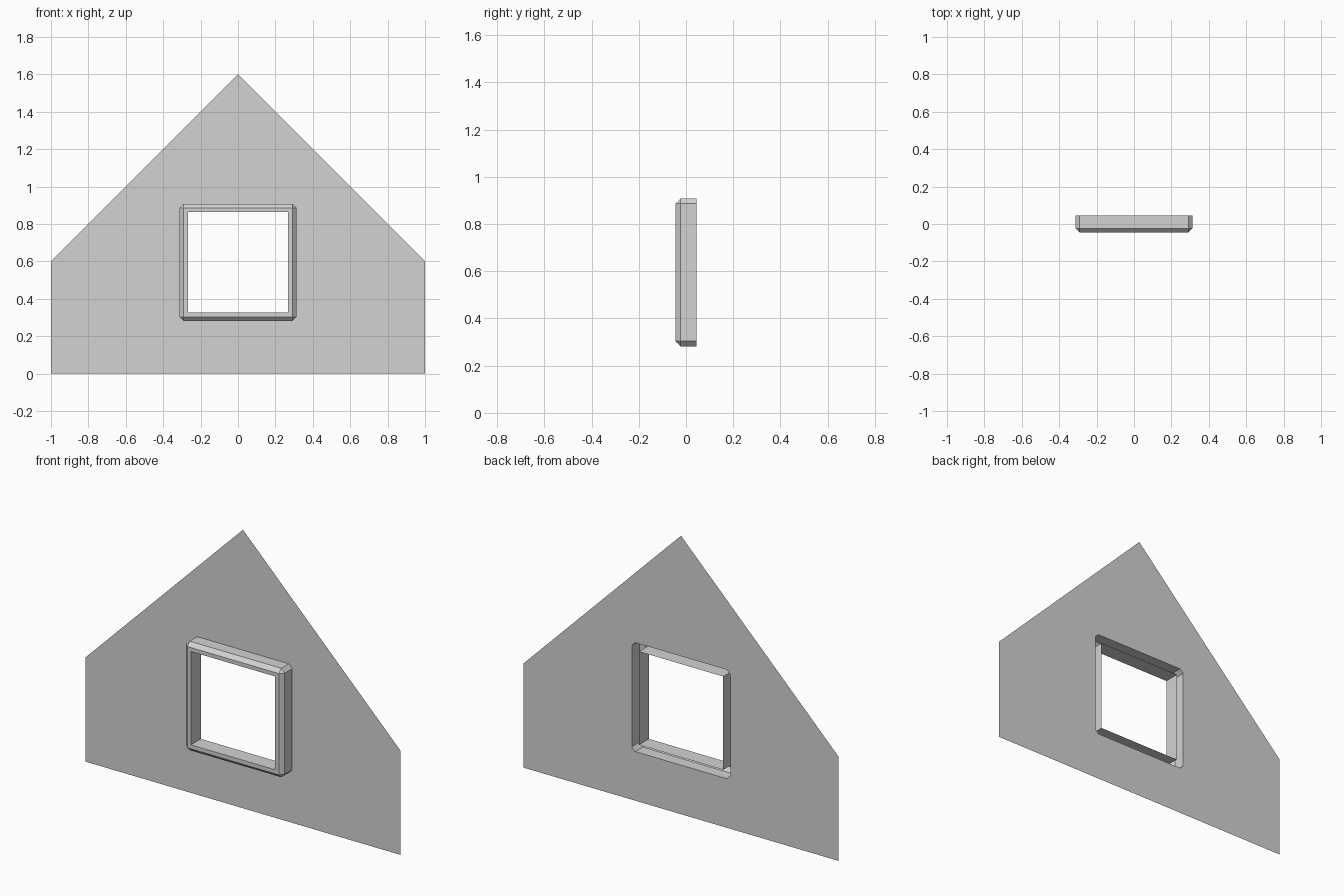
import bpy, bmesh

if "Cube" in bpy.data.objects:
    bpy.data.objects.remove(bpy.data.objects["Cube"])

CENTRE_Z = 0.595          # window centre height
BACK, FRONT = 0.045, -0.045
OUTER, INNER = 0.313, 0.268
BEVEL = 0.022

grey = bpy.data.materials.new("light_grey")
grey.diffuse_color = (0.65, 0.65, 0.65, 1)
grey.use_nodes = True
grey.node_tree.nodes["Principled BSDF"].inputs["Base Color"].default_value = grey.diffuse_color


def ring(bm, half, cut, y):
    """Square loop of eight points with its corners cut off."""
    k = half - cut
    pts = [(half, k), (k, half), (-k, half), (-half, k),
           (-half, -k), (-k, -half), (k, -half), (half, -k)]
    return [bm.verts.new((x, y, CENTRE_Z + z)) for x, z in pts]


def finish(bm, name):
    mesh = bpy.data.meshes.new(name)
    bm.to_mesh(mesh)
    bm.free()
    mesh.materials.append(grey)
    obj = bpy.data.objects.new(name, mesh)
    bpy.context.collection.objects.link(obj)
    return obj


# Gable wall: a thin sheet with an opening as big as the frame
bm = bmesh.new()
outline = [bm.verts.new((x, BACK, z)) for x, z in
           [(-1, 0), (1, 0), (1, 0.6), (0, 1.6), (-1, 0.6)]]
edges = []
for loop in (outline, ring(bm, OUTER, BEVEL, BACK)):
    edges += [bm.edges.new((a, b)) for a, b in zip(loop, loop[1:] + loop[:1])]
bmesh.ops.triangle_fill(bm, edges=edges, use_beauty=True)
bm.normal_update()
bmesh.ops.reverse_faces(bm, faces=[f for f in bm.faces if f.normal.y > 0])
finish(bm, "gable_wall")

# Window frame: outer sides, bevel, front band and inner sides, open at the back
bm = bmesh.new()
rings = [ring(bm, OUTER, BEVEL, BACK),
         ring(bm, OUTER, BEVEL, FRONT + BEVEL),
         ring(bm, OUTER - BEVEL, 0, FRONT),
         ring(bm, INNER, 0, FRONT),
         ring(bm, INNER, 0, BACK)]
for a, b in zip(rings, rings[1:]):
    for i in range(8):
        j = (i + 1) % 8
        bm.faces.new((a[i], a[j], b[j], b[i]))
bmesh.ops.remove_doubles(bm, verts=bm.verts, dist=1e-5)
bmesh.ops.recalc_face_normals(bm, faces=bm.faces)
finish(bm, "window_frame")
